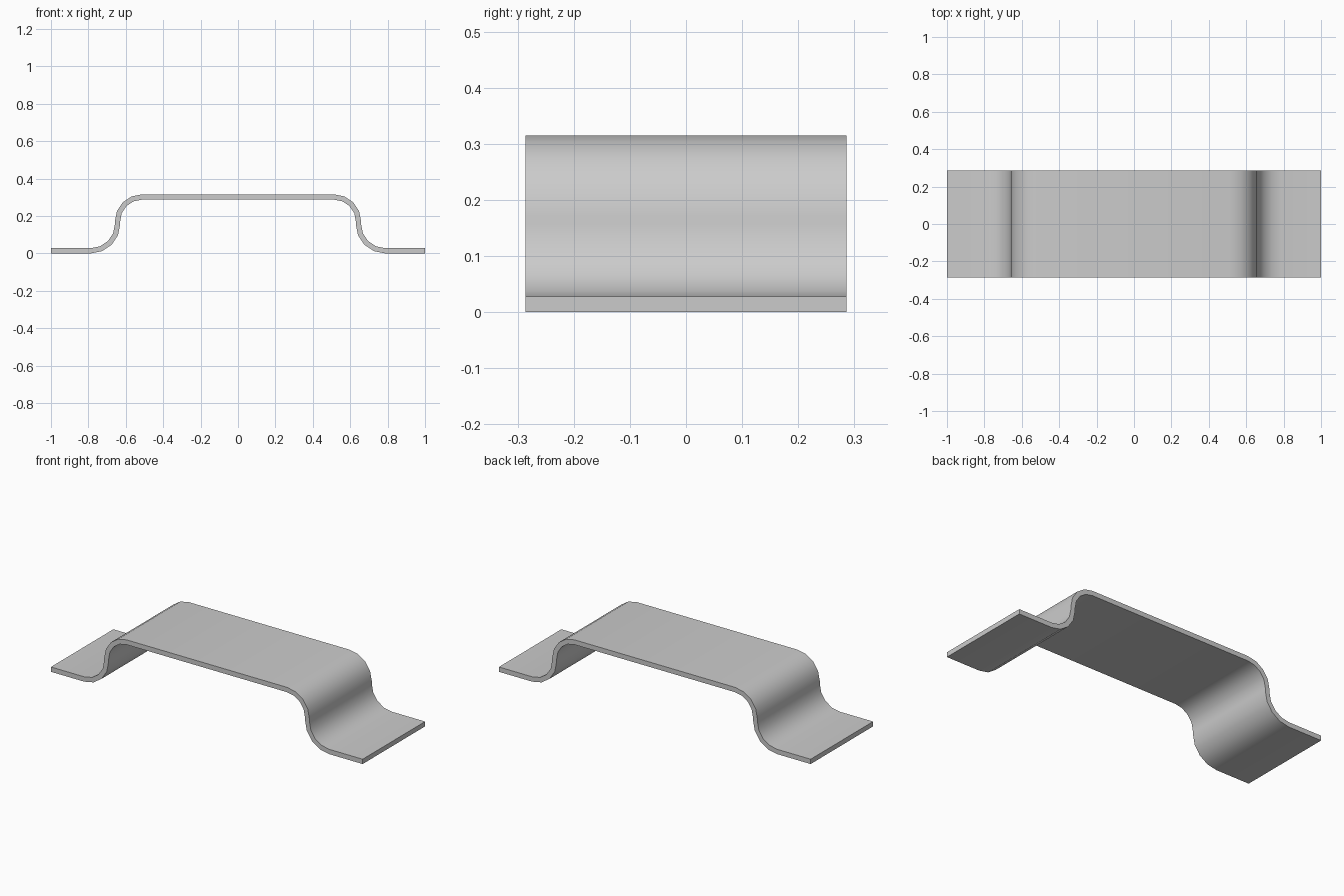
import bpy, bmesh
from math import cos, sin, radians

if "Cube" in bpy.data.objects:
    bpy.data.objects.remove(bpy.data.objects["Cube"])

HALF_DEPTH = 0.286
SEGS = 4


def arc(cx, cz, r, a0, a1):
    """Points along an arc in the XZ plane, angles in degrees."""
    return [(cx + r * cos(radians(a0 + (a1 - a0) * i / SEGS)),
             cz + r * sin(radians(a0 + (a1 - a0) * i / SEGS))) for i in range(SEGS + 1)]


def half_line(r_top, r_foot, z_foot):
    """One skin of the bent sheet, from the top bend to the flange tip."""
    return (arc(0.515, 0.172, r_top, 90, 0)
            + arc(0.786, 0.156, r_foot, 180, 270)
            + [(1.0, z_foot)])


def full_line(half):
    return [(-x, z) for x, z in reversed(half)] + half


# Outer and inner skins of the sheet profile
outer = full_line(half_line(0.143, 0.128, 0.028))
inner = full_line(half_line(0.115, 0.156, 0.0))

# Sheet strip between the skins, extruded along the depth
bm = bmesh.new()
top = [bm.verts.new((x, -HALF_DEPTH, z)) for x, z in outer]
low = [bm.verts.new((x, -HALF_DEPTH, z)) for x, z in inner]
for i in range(len(top) - 1):
    bm.faces.new((low[i], low[i + 1], top[i + 1], top[i]))
ext = bmesh.ops.extrude_face_region(bm, geom=bm.faces[:], use_keep_orig=True)
moved = [g for g in ext["geom"] if isinstance(g, bmesh.types.BMVert)]
bmesh.ops.translate(bm, verts=moved, vec=(0, 2 * HALF_DEPTH, 0))
bmesh.ops.recalc_face_normals(bm, faces=bm.faces[:])

mesh = bpy.data.meshes.new("bent_bracket")
bm.to_mesh(mesh)
bm.free()
bracket = bpy.data.objects.new("bent_bracket", mesh)
bpy.context.collection.objects.link(bracket)

# Smooth bends, sharp sheet edges
bpy.context.view_layer.objects.active = bracket
bracket.select_set(True)
bpy.ops.object.shade_smooth_by_angle(angle=radians(30))
